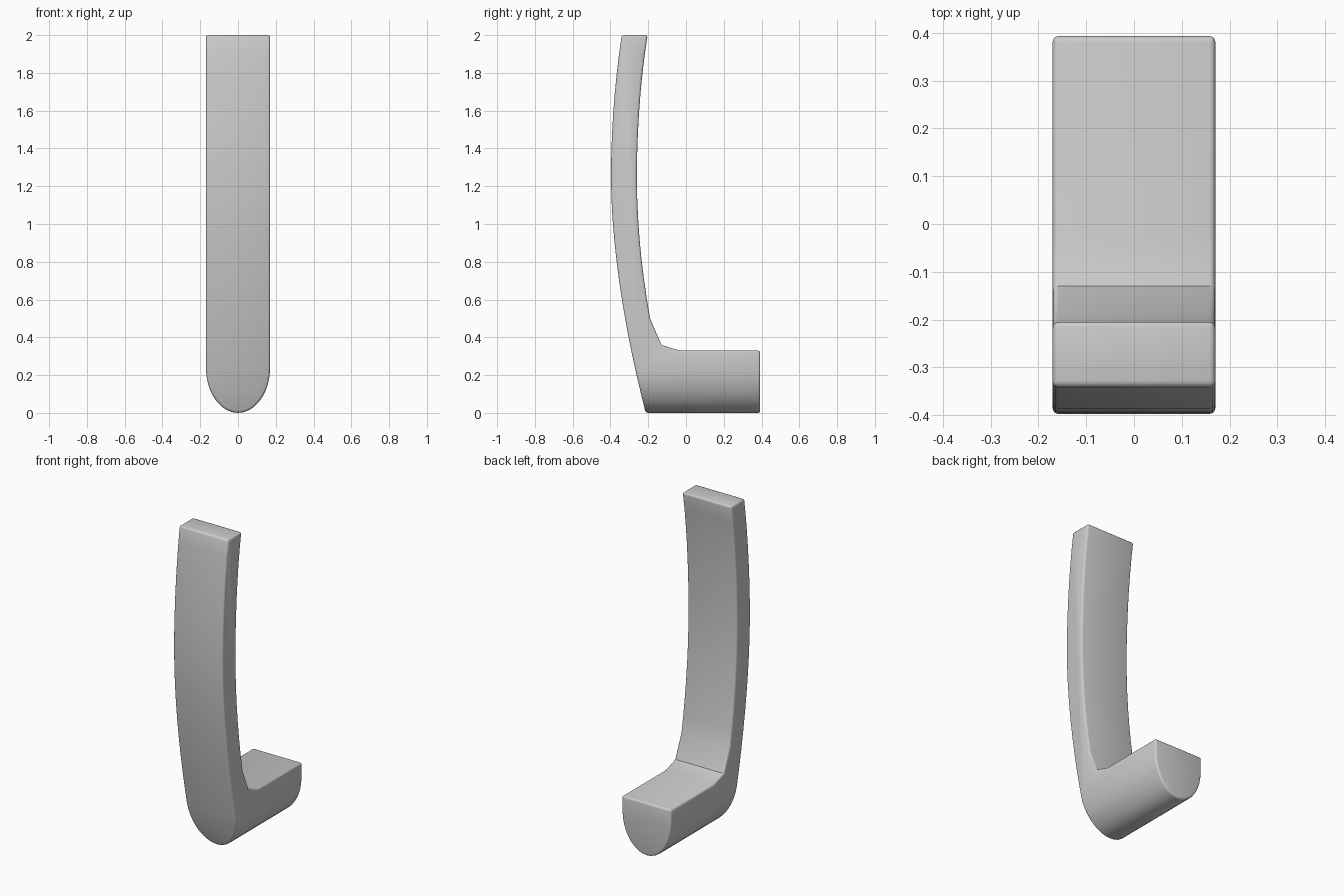
import bpy, bmesh, math
from mathutils import Vector
from mathutils.geometry import interpolate_bezier

if "Cube" in bpy.data.objects:
    bpy.data.objects.remove(bpy.data.objects["Cube"])


def curve(a, b, c, d, n):
    pts = interpolate_bezier(*[Vector((*p, 0)) for p in (a, b, c, d)], n)
    return [(p.x, p.y) for p in pts]


def prism(name, outline, to_3d, half):
    """Extrude a closed 2D outline symmetrically by +-half."""
    bm = bmesh.new()
    face = bm.faces.new([bm.verts.new(to_3d(u, v, -half)) for u, v in outline])
    new = bmesh.ops.extrude_face_region(bm, geom=[face])["geom"]
    shift = Vector(to_3d(0, 0, 2 * half))
    bmesh.ops.translate(bm, vec=shift,
                        verts=[g for g in new if isinstance(g, bmesh.types.BMVert)])
    bmesh.ops.recalc_face_normals(bm, faces=bm.faces)
    mesh = bpy.data.meshes.new(name)
    bm.to_mesh(mesh)
    bm.free()
    obj = bpy.data.objects.new(name, mesh)
    bpy.context.collection.objects.link(obj)
    return obj


# Side profile (y, z): bowed front, bowed back, fillet, peg
profile = curve((-.213, 0), (-.31, .37), (-.397, .85), (-.397, 1.25), 12)
profile += curve((-.397, 1.25), (-.397, 1.5), (-.375, 1.78), (-.34, 2), 8)[1:]
profile += curve((-.203, 2), (-.24, 1.78), (-.26, 1.5), (-.26, 1.25), 8)
profile += curve((-.26, 1.25), (-.26, 1), (-.235, .75), (-.19, .5), 8)[1:]
profile += [(-.13, .36), (-.035, .33), (.393, .33), (.393, 0)]
hook = prism("hook_body", profile, lambda u, v, w: (w, u, v), .3)

# Front outline (x, z): straight sides with a rounded bottom
W, R, N = .17, .24, 18
outline = [(-W, 2.1)]
outline += [(-W * math.cos(math.pi * i / N), R - R * math.sin(math.pi * i / N))
            for i in range(N + 1)]
outline += [(W, 2.1)]
cutter = prism("outline_cutter", outline, lambda u, v, w: (u, w, v), .6)
cutter.hide_render = True

# Trim the side profile to the front outline, then soften the edges
cut = hook.modifiers.new("trim", 'BOOLEAN')
cut.operation, cut.solver, cut.object = 'INTERSECT', 'EXACT', cutter
bev = hook.modifiers.new("soft_edges", 'BEVEL')
bev.width, bev.segments = .012, 3
bev.limit_method, bev.angle_limit = 'ANGLE', math.radians(60)

bpy.context.view_layer.objects.active = hook
hook.select_set(True)
for m in ("trim", "soft_edges"):
    bpy.ops.object.modifier_apply(modifier=m)
bpy.data.objects.remove(cutter)
bpy.ops.object.shade_smooth_by_angle(angle=math.radians(40))
